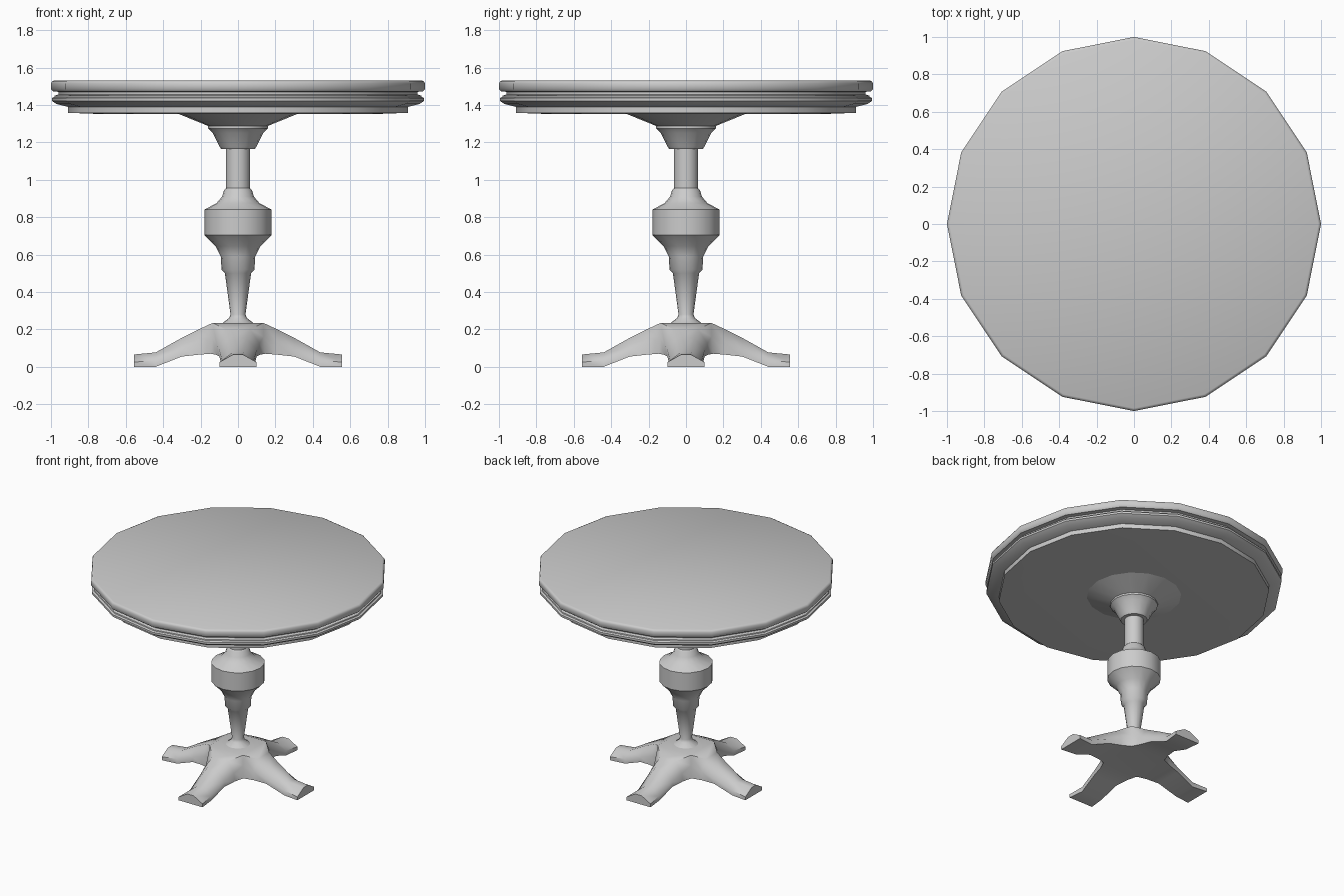
import bpy, bmesh, math

if "Cube" in bpy.data.objects:
    bpy.data.objects.remove(bpy.data.objects["Cube"])

SIDES = 16


def finish(name, bm, angle):
    bmesh.ops.remove_doubles(bm, verts=bm.verts, dist=1e-4)
    bmesh.ops.recalc_face_normals(bm, faces=bm.faces)
    mesh = bpy.data.meshes.new(name)
    bm.to_mesh(mesh)
    bm.free()
    ob = bpy.data.objects.new(name, mesh)
    bpy.context.collection.objects.link(ob)
    bpy.ops.object.select_all(action='DESELECT')
    ob.select_set(True)
    bpy.context.view_layer.objects.active = ob
    bpy.ops.object.shade_smooth_by_angle(angle=math.radians(angle))
    return ob


def lathe(name, profile, angle=40):
    """Turn a (radius, z) profile around z and cap both ends."""
    bm = bmesh.new()
    rings = []
    for r, z in profile:
        rings.append([bm.verts.new((r * math.cos(2 * math.pi * i / SIDES),
                                    r * math.sin(2 * math.pi * i / SIDES), z))
                      for i in range(SIDES)])
    for a, b in zip(rings, rings[1:]):
        for i in range(SIDES):
            j = (i + 1) % SIDES
            bm.faces.new((a[i], a[j], b[j], b[i]))
    bm.faces.new(rings[0])
    bm.faces.new(rings[-1])
    return finish(name, bm, angle)


# Round top with moulded edge
lathe("tabletop", [
    (0.985, 1.53), (0.995, 1.525), (1.0, 1.515), (1.0, 1.485), (0.99, 1.473),
    (0.96, 1.47), (0.96, 1.456), (0.98, 1.45), (0.982, 1.443), (0.995, 1.437),
    (0.995, 1.422), (0.97, 1.405), (0.91, 1.39), (0.91, 1.358), (0.75, 1.352)])

# Turned column
lathe("column", [
    (0.32, 1.353), (0.16, 1.288), (0.16, 1.275), (0.135, 1.25), (0.10, 1.18),
    (0.09, 1.165), (0.065, 1.165), (0.065, 0.955), (0.075, 0.945), (0.085, 0.91),
    (0.115, 0.875), (0.18, 0.84), (0.18, 0.705), (0.12, 0.645), (0.092, 0.59),
    (0.088, 0.52), (0.07, 0.50), (0.04, 0.28), (0.048, 0.26), (0.085, 0.233),
    (0.085, 0.20)])

# Four-legged foot: sections (x, [(half width, z) bottom, shoulder, top])
hub = [(0.145, 0.07), (0.137, 0.16), (0.135, 0.235)]
sections = [
    (0.21, [(0.12, 0.065), (0.115, 0.125), (0.065, 0.20)]),
    (0.30, [(0.10, 0.055), (0.10, 0.09), (0.045, 0.155)]),
    (0.44, [(0.085, 0.0), (0.085, 0.035), (0.03, 0.077)]),
    (0.555, [(0.098, 0.0), (0.098, 0.025), (0.025, 0.066)])]
bm = bmesh.new()
for k in range(4):
    c, s = round(math.cos(k * math.pi / 2)), round(math.sin(k * math.pi / 2))

    def ring(pts):
        loop = [(x, w, z) for x, w, z in pts] + [(x, -w, z) for x, w, z in reversed(pts)]
        return [bm.verts.new((x * c - y * s, x * s + y * c, z)) for x, y, z in loop]

    # the hub section meets its neighbours on the diagonals
    rings = [ring([(w, w, z) for w, z in hub])]
    rings += [ring([(x, w, z) for w, z in pts]) for x, pts in sections]
    for a, b in zip(rings, rings[1:]):
        for i in range(6):
            j = (i + 1) % 6
            bm.faces.new((a[i], a[j], b[j], b[i]))
    bm.faces.new(rings[-1])

# Hub top and underside
for w, z in (hub[0], hub[-1]):
    bm.faces.new([bm.verts.new((w * sx, w * sy, z))
                  for sx, sy in ((1, 1), (-1, 1), (-1, -1), (1, -1))])
finish("pedestal_legs", bm, 50)
